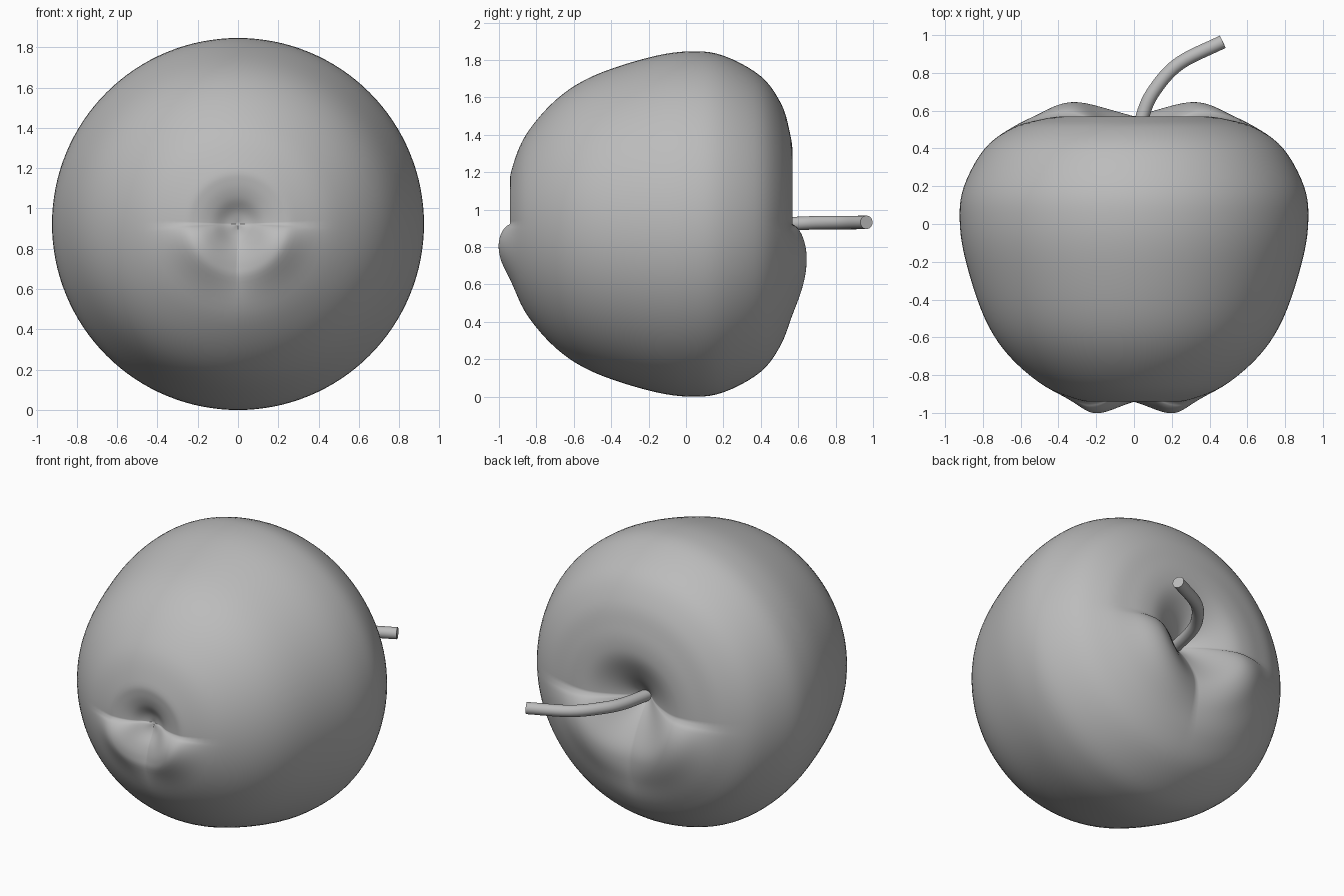
import bpy, bmesh, math
from mathutils import Vector

cube = bpy.data.objects.get("Cube")
if cube:
    bpy.data.objects.remove(cube, do_unlink=True)

CENTRE_Z = 0.923
SEGMENTS = 128

grey = bpy.data.materials.new("plain_grey")
grey.use_nodes = True
grey.diffuse_color = (0.5, 0.5, 0.5, 1)
grey.node_tree.nodes["Principled BSDF"].inputs["Base Color"].default_value = (0.5, 0.5, 0.5, 1)


def spline(points, steps):
    """Smooth path through the given points."""
    pts = [Vector(p) for p in points]
    pts = [2 * pts[0] - pts[1]] + pts + [2 * pts[-1] - pts[-2]]
    path = []
    for a, b, c, d in zip(pts, pts[1:], pts[2:], pts[3:]):
        for i in range(steps):
            t = i / steps
            path.append(0.5 * (2 * b + (c - a) * t + (2 * a - 5 * b + 4 * c - d) * t ** 2
                               + (3 * b - a - 3 * c + d) * t ** 3))
    return path + [pts[-2]]


def finish(name, bm, angle):
    bmesh.ops.recalc_face_normals(bm, faces=bm.faces)
    mesh = bpy.data.meshes.new(name)
    bm.to_mesh(mesh)
    bm.free()
    mesh.materials.append(grey)
    obj = bpy.data.objects.new(name, mesh)
    bpy.context.collection.objects.link(obj)
    bpy.ops.object.select_all(action="DESELECT")
    obj.select_set(True)
    bpy.context.view_layer.objects.active = obj
    bpy.ops.object.shade_smooth_by_angle(angle=math.radians(angle))


def bridge(bm, rings):
    for low, high in zip(rings, rings[1:]):
        n = len(low)
        for i in range(n):
            j = (i + 1) % n
            bm.faces.new((low[i], low[j], high[j], high[i]))


def lobe(radius, angle, y):
    """Bulge of the two lower lobes around each dimple."""
    down = -math.sin(angle)
    if down <= 0:
        return 0
    below = math.asin(min(1, down)) / (math.pi / 2)
    swell = math.sin(math.pi * below ** 0.65)
    if y > 0:
        return 0.075 * swell * math.exp(-((radius - 0.37) / 0.2) ** 2)
    return -0.062 * swell * math.exp(-((radius - 0.22) / 0.13) ** 2)


# Fruit body: radius and position along its lying axis, blossom end to stem end
profile = spline([(0, -0.86), (0.06, -0.878), (0.13, -0.918), (0.21, -0.938), (0.29, -0.932),
                  (0.47, -0.86), (0.66, -0.7), (0.79, -0.5), (0.89, -0.2), (0.923, 0.02),
                  (0.9, 0.2), (0.79, 0.4), (0.64, 0.51), (0.49, 0.555), (0.38, 0.57),
                  (0.29, 0.56), (0.19, 0.515), (0.09, 0.45), (0, 0.37)], 5)
bm = bmesh.new()
rings = []
for r, y in profile[1:-1]:
    ring = []
    for i in range(SEGMENTS):
        a = math.tau * i / SEGMENTS
        ring.append(bm.verts.new((r * math.cos(a), y + lobe(r, a, y),
                                  CENTRE_Z + r * math.sin(a))))
    rings.append(ring)
bridge(bm, rings)
for ring, (r, y) in ((rings[0], profile[0]), (rings[-1], profile[-1])):
    pole = bm.verts.new((0, y, CENTRE_Z))
    for i in range(SEGMENTS):
        bm.faces.new((ring[i], ring[(i + 1) % SEGMENTS], pole))
finish("fruit_body", bm, 180)

# Stem: round tube along a bent path
path = spline([(0, 0.34, 0.92), (0.045, 0.57, 0.925), (0.11, 0.71, 0.93),
               (0.24, 0.85, 0.93), (0.47, 0.965, 0.932)], 6)
bm = bmesh.new()
rings = []
for i, p in enumerate(path):
    along = (path[min(i + 1, len(path) - 1)] - path[max(i - 1, 0)]).normalized()
    side = along.cross(Vector((0, 0, 1))).normalized()
    up = side.cross(along)
    rings.append([bm.verts.new(p + 0.036 * (math.cos(a) * side + math.sin(a) * up))
                  for a in (math.tau * k / 24 for k in range(24))])
bridge(bm, rings)
bm.faces.new(rings[0])
bm.faces.new(rings[-1])
finish("stem", bm, 40)
